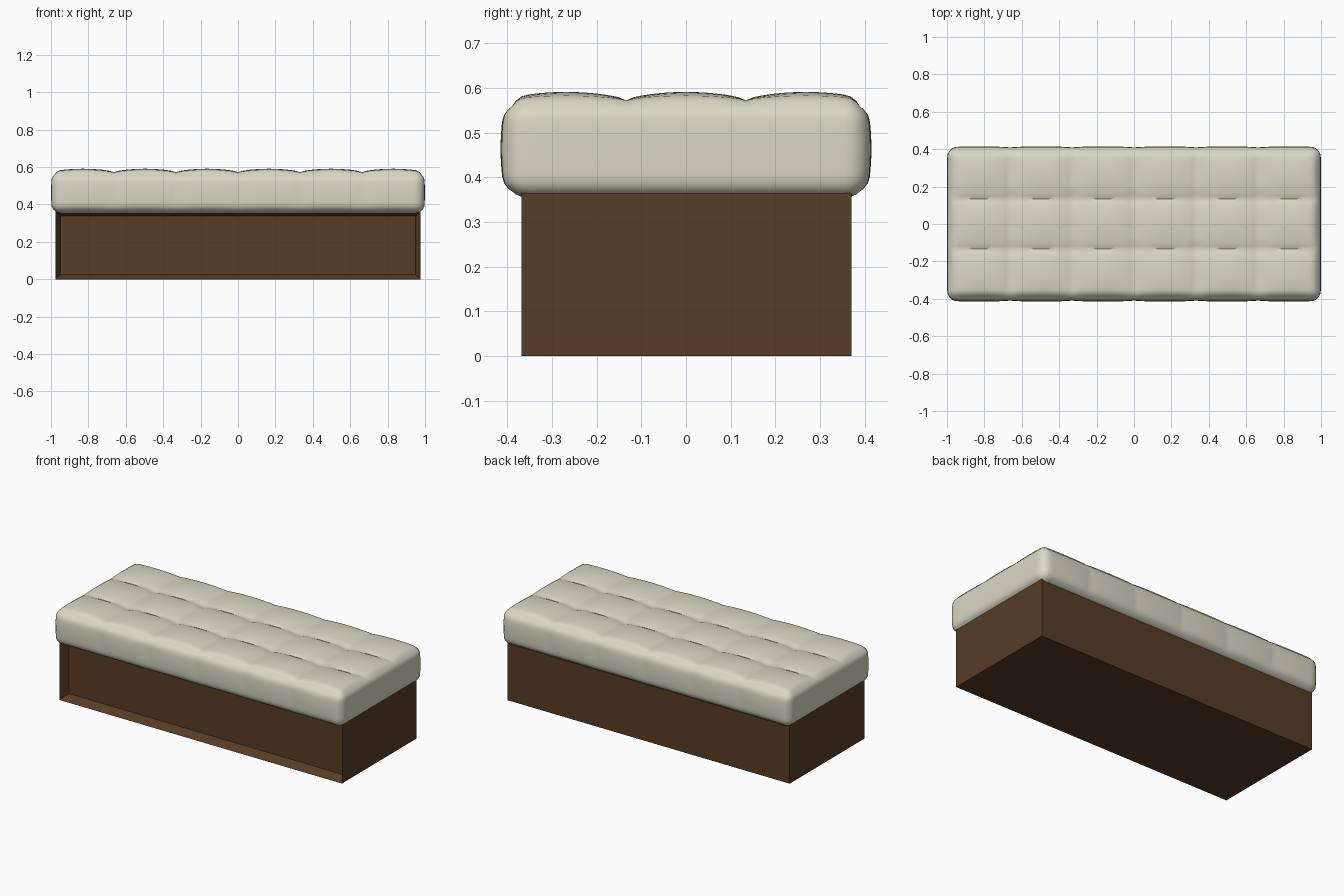
import bpy, bmesh, math
from mathutils import Vector

if "Cube" in bpy.data.objects:
    bpy.data.objects.remove(bpy.data.objects["Cube"])


def material(name, rgb):
    m = bpy.data.materials.new(name)
    m.diffuse_color = (*rgb, 1)
    m.use_nodes = True
    m.node_tree.nodes["Principled BSDF"].inputs["Base Color"].default_value = m.diffuse_color
    return m


def finish(bm, name, mat):
    bmesh.ops.recalc_face_normals(bm, faces=bm.faces)
    me = bpy.data.meshes.new(name)
    bm.to_mesh(me)
    bm.free()
    ob = bpy.data.objects.new(name, me)
    bpy.context.collection.objects.link(ob)
    me.materials.append(mat)
    return ob


def box(lo, hi):
    bm = bmesh.new()
    bmesh.ops.create_cube(bm, size=1)
    for v in bm.verts:
        v.co = [lo[i] + (hi[i] - lo[i]) * (v.co[i] + 0.5) for i in range(3)]
    return bm


wood = material("dark brown wood", (0.098, 0.045, 0.018))
fabric = material("cream upholstery", (0.70, 0.69, 0.56))

# Wooden base with a recessed front panel
bm = box((-0.976, -0.368, 0), (0.976, 0.37, 0.365))
bm.normal_update()
front = [f for f in bm.faces if f.normal.y < -0.9]
bmesh.ops.inset_region(bm, faces=front, thickness=0.037)
for v in front[0].verts:
    v.co.y += 0.055
finish(bm, "base", wood)

# Tufted cushion: finely divided box, rounded, then puffed per cell
HALF = Vector((0.995, 0.402, 0.1085))
CENTRE = Vector((0, 0, 0.4635))
R = 0.045
bm = box(-HALF, HALF)
for axis, cuts in enumerate((96, 48, 14)):
    edges = [e for e in bm.edges
             if abs((e.verts[0].co - e.verts[1].co)[axis]) > 0.1]
    bmesh.ops.subdivide_edges(bm, edges=edges, cuts=cuts - 1, use_grid_fill=True)


def puff(t, cells):
    # Zero on the seams, one at the middle of each cell
    return abs(math.sin(math.pi * cells * t)) ** 0.6


for v in bm.verts:
    p = v.co.copy()
    inner = Vector([max(-HALF[i] + R, min(HALF[i] - R, p[i])) for i in range(3)])
    n = (p - inner).normalized()
    q = inner + n * R
    u, w, h = [(p[i] / HALF[i] + 1) / 2 for i in range(3)]
    bx, by = puff(u, 6), puff(w, 3)
    if n.z > 0:
        # Pillow crown, with a deeper pull where seams cross
        q.z += n.z * 0.019 * bx * by
        for sx in range(-2, 3):
            for sy in (-1, 1):
                d2 = (p.x - sx * HALF.x / 3) ** 2 + (p.y - sy * HALF.y / 3) ** 2
                q.z -= n.z * 0.010 * math.exp(-d2 / 0.0012)
    # Bulging long sides with faint vertical seams
    bulge = max(0, math.sin(math.pi * h)) ** 0.7
    q.y += n.y * 0.013 * bulge * (0.55 + 0.45 * bx)
    q.x += n.x * 0.004 * bulge
    v.co = q + CENTRE

cushion = finish(bm, "cushion", fabric)
bpy.ops.object.select_all(action='DESELECT')
bpy.context.view_layer.objects.active = cushion
cushion.select_set(True)
bpy.ops.object.shade_smooth_by_angle(angle=math.radians(40))
